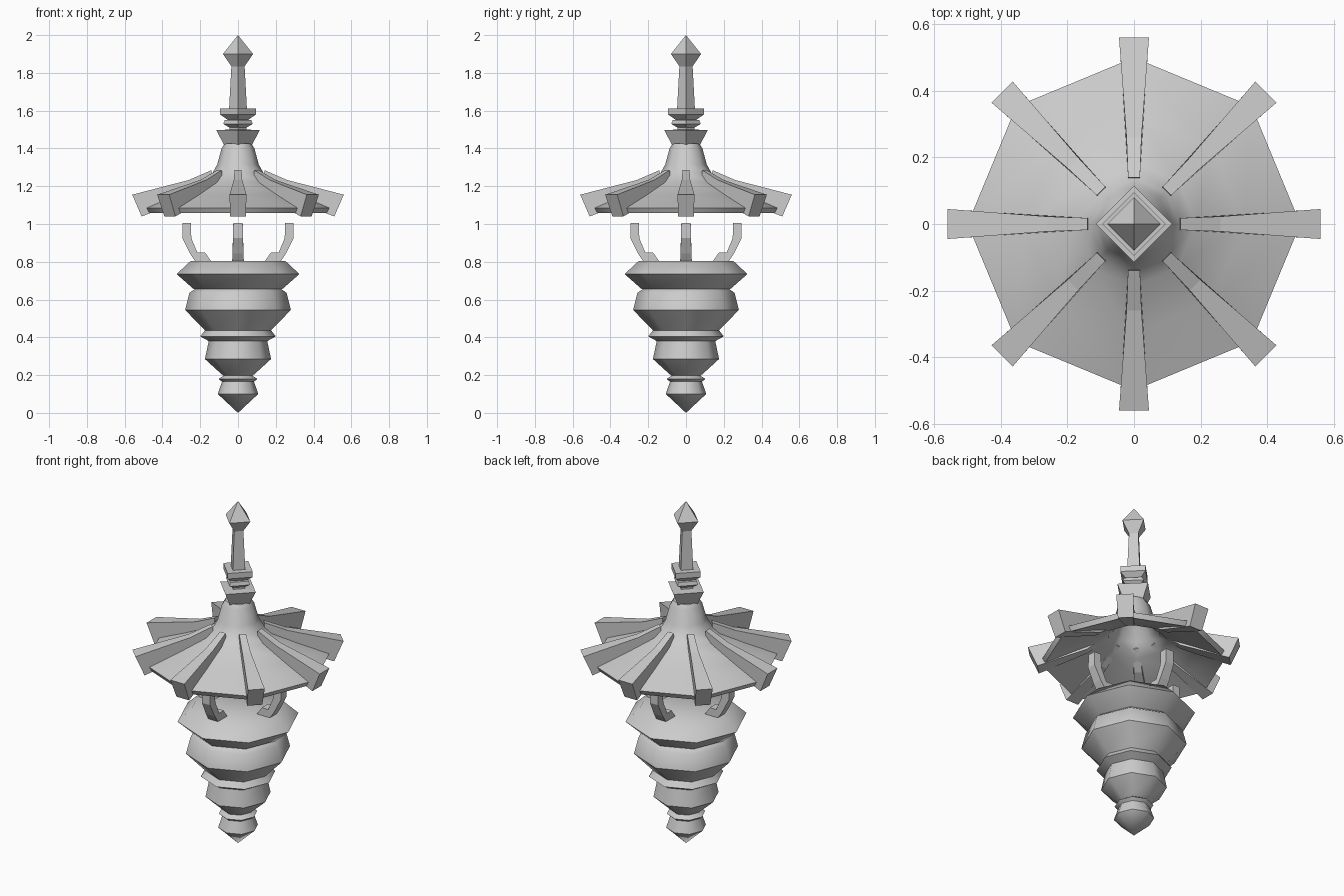
import bpy, bmesh, math
from mathutils import Matrix, Vector

cube = bpy.data.objects.get("Cube")
if cube:
    bpy.data.objects.remove(cube, do_unlink=True)

grey = bpy.data.materials.new("plain_grey")
grey.use_nodes = True
grey.diffuse_color = (0.6, 0.6, 0.6, 1)
grey.node_tree.nodes["Principled BSDF"].inputs["Base Color"].default_value = (0.6, 0.6, 0.6, 1)


def finish(name, bm, smooth_angle=None):
    """Clean a bmesh, turn it into an object and shade it."""
    bmesh.ops.remove_doubles(bm, verts=bm.verts, dist=1e-5)
    bmesh.ops.recalc_face_normals(bm, faces=bm.faces)
    mesh = bpy.data.meshes.new(name)
    bm.to_mesh(mesh)
    bm.free()
    mesh.materials.append(grey)
    obj = bpy.data.objects.new(name, mesh)
    bpy.context.collection.objects.link(obj)
    if smooth_angle:
        bpy.ops.object.select_all(action='DESELECT')
        obj.select_set(True)
        bpy.context.view_layer.objects.active = obj
        bpy.ops.object.shade_smooth_by_angle(angle=math.radians(smooth_angle))
    return obj


def lathe(name, profile, sides, closed=False, smooth_angle=None):
    """Spin (radius, height) points around z, with a corner on the x axis."""
    bm = bmesh.new()
    pts = profile + profile[:1] if closed else profile
    verts = [bm.verts.new((r, 0, z)) for r, z in pts]
    edges = [bm.edges.new(pair) for pair in zip(verts, verts[1:])]
    bmesh.ops.spin(bm, geom=verts + edges, cent=(0, 0, 0), axis=(0, 0, 1),
                   angle=math.tau, steps=sides, use_merge=False)
    return finish(name, bm, smooth_angle)


def radial_plate(name, outline, width_at, turn):
    """Upright plate from (radius, height, half width) rules, turned about z."""
    bm = bmesh.new()
    rings = [[bm.verts.new((r, s * width_at(r, z), z)) for r, z in outline]
             for s in (-1, 1)]
    for ring in rings:
        bm.faces.new(ring)
    n = len(outline)
    for i in range(n):
        j = (i + 1) % n
        bm.faces.new((rings[0][i], rings[0][j], rings[1][j], rings[1][i]))
    bmesh.ops.transform(bm, matrix=Matrix.Rotation(turn, 4, 'Z'), verts=bm.verts)
    return finish(name, bm)


# Stepped octagonal body hanging down to a point
lathe("body", [
    (0, 0), (0.107, 0.10), (0.085, 0.165), (0.103, 0.18), (0.075, 0.197),
    (0.085, 0.203), (0.175, 0.285), (0.155, 0.38), (0.2, 0.405),
    (0.175, 0.437), (0.18, 0.442), (0.28, 0.545), (0.257, 0.635),
    (0.23, 0.655), (0.24, 0.66), (0.325, 0.735), (0.25, 0.805), (0, 0.805),
], 8, smooth_angle=50)

# Hollow flared roof with a thin rim
lathe("roof", [
    (0, 1.425), (0.07, 1.425), (0.087, 1.40), (0.11, 1.315), (0.135, 1.27),
    (0.185, 1.22), (0.33, 1.155), (0.5, 1.085), (0.485, 1.058),
    (0.33, 1.125), (0.18, 1.185), (0.115, 1.245), (0.085, 1.32), (0, 1.36),
], 8, smooth_angle=50)

# Square finial, from its collar to the pointed cap
lathe("finial", [
    (0, 1.42), (0.075, 1.42), (0.115, 1.497), (0.045, 1.50), (0.045, 1.51),
    (0.078, 1.53), (0.07, 1.55), (0.055, 1.552), (0.095, 1.58), (0.095, 1.612),
    (0.047, 1.612), (0.035, 1.835), (0.08, 1.9), (0, 2),
], 4)

# Eight tapering roof ribs
rib = [(0.56, 1.155), (0.51, 1.04), (0.25, 1.14), (0.135, 1.22),
       (0.14, 1.285), (0.26, 1.233)]
for i in range(8):
    radial_plate(f"roof_rib_{i + 1}", rib,
                 lambda r, z: 0.018 + 0.027 * max(0, (r - 0.2) / 0.36),
                 i * math.tau / 8)

# Four curved hooks standing on the body
hook = [(0.25, 1.005), (0.295, 1.005), (0.295, 0.925), (0.255, 0.845),
        (0.225, 0.8), (0.14, 0.8), (0.175, 0.85), (0.215, 0.848), (0.247, 0.925)]
for i in range(4):
    radial_plate(f"hook_{i + 1}", hook,
                 lambda r, z: 0.025 + 0.04 * max(0, 0.95 - z),
                 i * math.tau / 4)
